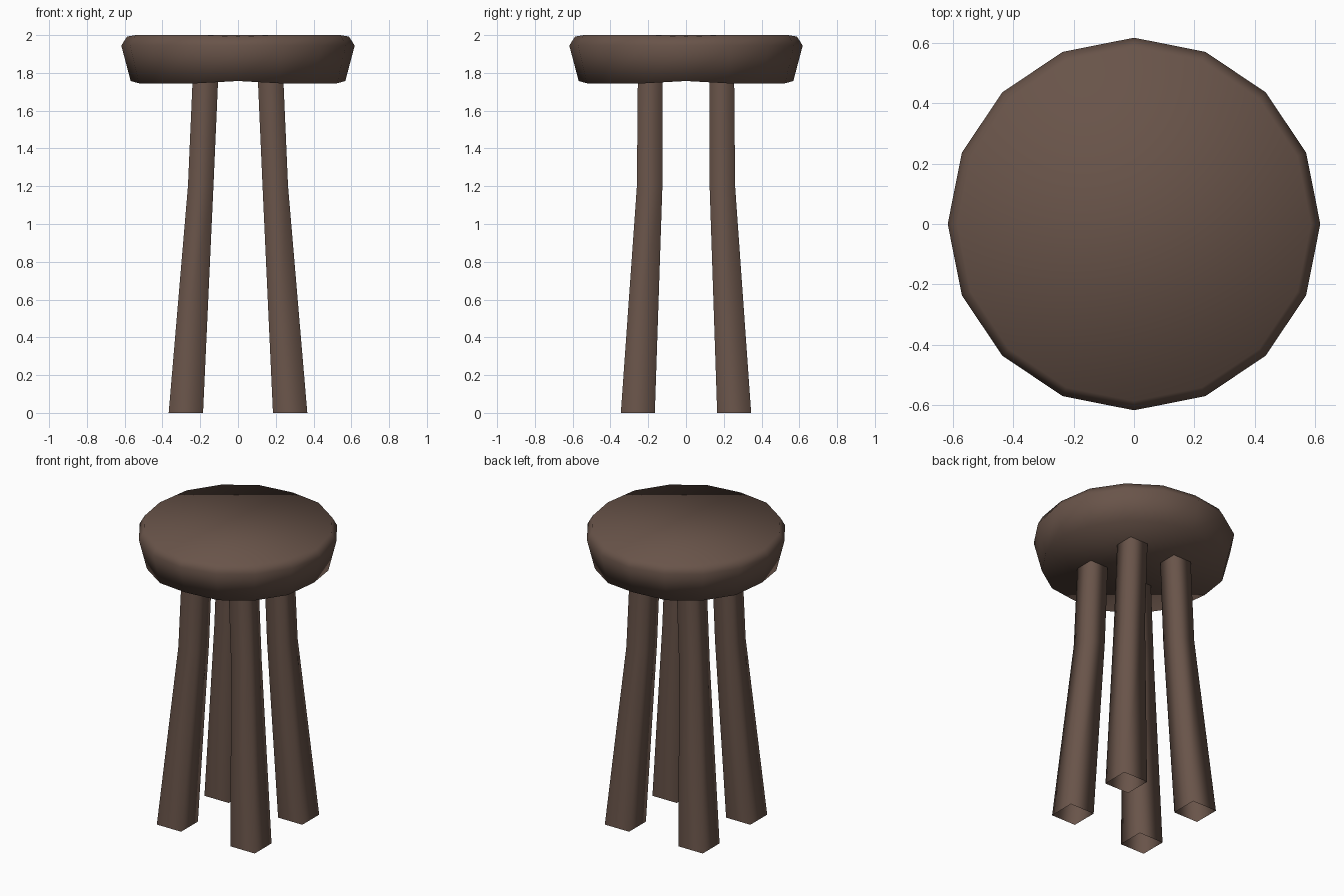
import bpy, bmesh, math

if "Cube" in bpy.data.objects:
    bpy.data.objects.remove(bpy.data.objects["Cube"])

wood = bpy.data.materials.new("dark brown wood")
wood.diffuse_color = (0.14, 0.088, 0.067, 1)
wood.use_nodes = True
wood.node_tree.nodes["Principled BSDF"].inputs["Base Color"].default_value = wood.diffuse_color


def loft(name, rings, cap):
    """Skin a stack of closed rings, optionally closing both ends."""
    bm = bmesh.new()
    loops = [[bm.verts.new(p) for p in ring] for ring in rings]
    for low, high in zip(loops, loops[1:]):
        n = len(low)
        for i in range(n):
            j = (i + 1) % n
            bm.faces.new((low[i], low[j], high[j], high[i]))
    if cap:
        bm.faces.new(loops[0][::-1])
        bm.faces.new(loops[-1])
    for f in bm.faces:
        f.smooth = True
    mesh = bpy.data.meshes.new(name)
    bm.to_mesh(mesh)
    bm.free()
    mesh.materials.append(wood)
    obj = bpy.data.objects.new(name, mesh)
    bpy.context.collection.objects.link(obj)
    return obj


# Seat: 16-sided disc, its rims nicked slightly at the four axis corners
def seat_ring(radius, z, nick):
    return [(radius * math.cos(i * math.tau / 16),
             radius * math.sin(i * math.tau / 16),
             z + (nick if i % 4 == 0 else 0)) for i in range(16)]


loft("seat", [seat_ring(0.568, 1.745, 0.012),
              seat_ring(0.618, 1.945, 0),
              seat_ring(0.587, 2.0, -0.008)], True)

# Legs: open square tubes that bend outwards below the knee
# (z, inner x, outer x, inner y, outer y)
SECTIONS = [(0.0, 0.185, 0.367, 0.165, 0.345),
            (1.2, 0.130, 0.265, 0.125, 0.260),
            (1.77, 0.105, 0.240, 0.125, 0.255)]


def leg(name, sx, sy):
    rings = []
    for z, x0, x1, y0, y1 in SECTIONS:
        ring = [(sx * x, sy * y, z) for x, y in
                ((x0, y0), (x1, y0), (x1, y1), (x0, y1))]
        rings.append(ring if sx * sy > 0 else ring[::-1])
    loft(name, rings, False)


for depth, sy in (("front", -1), ("back", 1)):
    for side, sx in (("left", -1), ("right", 1)):
        leg(f"{depth}_{side}_leg", sx, sy)
